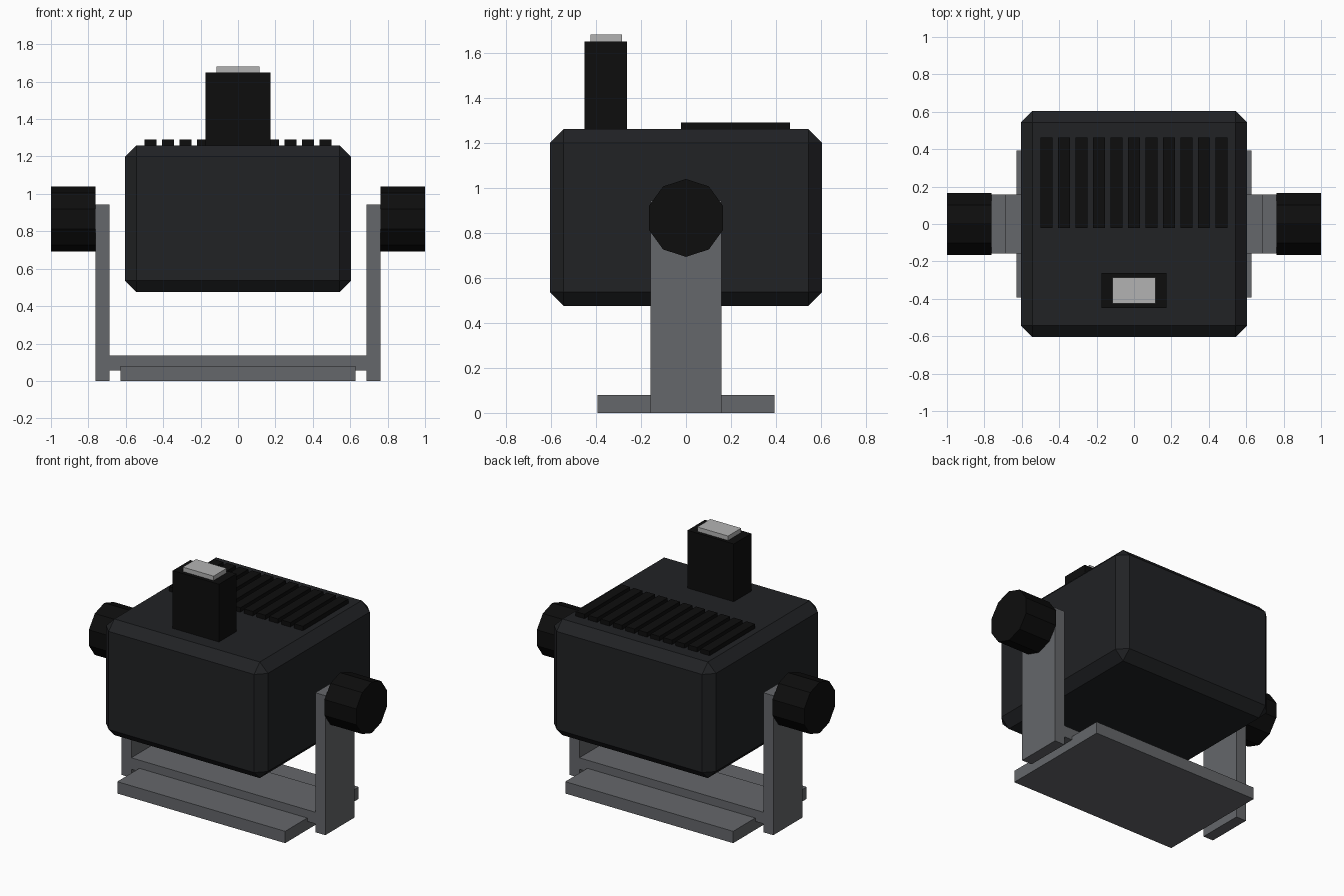
import bpy, bmesh
from math import pi
from mathutils import Matrix

if "Cube" in bpy.data.objects:
    bpy.data.objects.remove(bpy.data.objects["Cube"])


def material(name, rgb):
    m = bpy.data.materials.new(name)
    m.diffuse_color = (*rgb, 1)
    m.use_nodes = True
    m.node_tree.nodes["Principled BSDF"].inputs["Base Color"].default_value = m.diffuse_color
    return m


BODY = material("dark_shell", (0.015, 0.016, 0.018))
BLACK = material("black_plastic", (0.004, 0.004, 0.004))
GREY = material("grey_metal", (0.13, 0.135, 0.145))
LIGHT = material("light_metal", (0.45, 0.45, 0.45))


def finish(name, bm, mat):
    bmesh.ops.recalc_face_normals(bm, faces=bm.faces)
    me = bpy.data.meshes.new(name)
    bm.to_mesh(me)
    bm.free()
    me.materials.append(mat)
    ob = bpy.data.objects.new(name, me)
    bpy.context.collection.objects.link(ob)
    return ob


def box(name, x, y, z, mat, chamfer=0):
    """Box from (min, max) ranges, with optional single-segment chamfer."""
    bm = bmesh.new()
    size = [b - a for a, b in (x, y, z)]
    mid = [(a + b) / 2 for a, b in (x, y, z)]
    bmesh.ops.create_cube(bm, size=1, matrix=Matrix.Translation(mid) @ Matrix.Diagonal((*size, 1)))
    if chamfer:
        bmesh.ops.bevel(bm, geom=bm.edges[:], offset=chamfer, segments=1, affect='EDGES')
    return finish(name, bm, mat)


def knob(name, x0, x1, z, radius):
    """Ten-sided knob lying along x."""
    bm = bmesh.new()
    place = (Matrix.Translation(((x0 + x1) / 2, 0, z))
             @ Matrix.Rotation(pi / 2, 4, 'Y') @ Matrix.Rotation(pi / 2, 4, 'Z'))
    bmesh.ops.create_cone(bm, cap_ends=True, segments=10, radius1=radius, radius2=radius,
                          depth=abs(x1 - x0), matrix=place)
    return finish(name, bm, BLACK)


# Chamfered main housing
box("housing", (-0.605, 0.605), (-0.605, 0.605), (0.475, 1.26), BODY, 0.061)

# Cooling fins on the rear half of the top
for i in range(11):
    cx = (i - 5) * 0.0935
    box(f"cooling_fin_{i + 1}", (cx - 0.033, cx + 0.033), (-0.022, 0.463), (1.24, 1.29), BLACK)

# Connector post and its metal tip
box("connector_post", (-0.173, 0.173), (-0.45, -0.263), (1.24, 1.65), BLACK)
box("connector_tip", (-0.115, 0.115), (-0.425, -0.285), (1.64, 1.68), LIGHT)

# Base plate and bracket crossbar
box("base_plate", (-0.628, 0.628), (-0.393, 0.393), (0, 0.08), GREY)
box("bracket_crossbar", (-0.69, 0.69), (-0.157, 0.157), (0.057, 0.135), GREY)

# Bracket arms and tilt knobs on both sides
for side, s in (("left", -1), ("right", 1)):
    box(f"bracket_arm_{side}", tuple(sorted((s * 0.688, s * 0.763))), (-0.157, 0.157), (0, 0.943), GREY)
    knob(f"tilt_knob_{side}", s * 0.763, s * 1.0, 0.866, 0.173)
